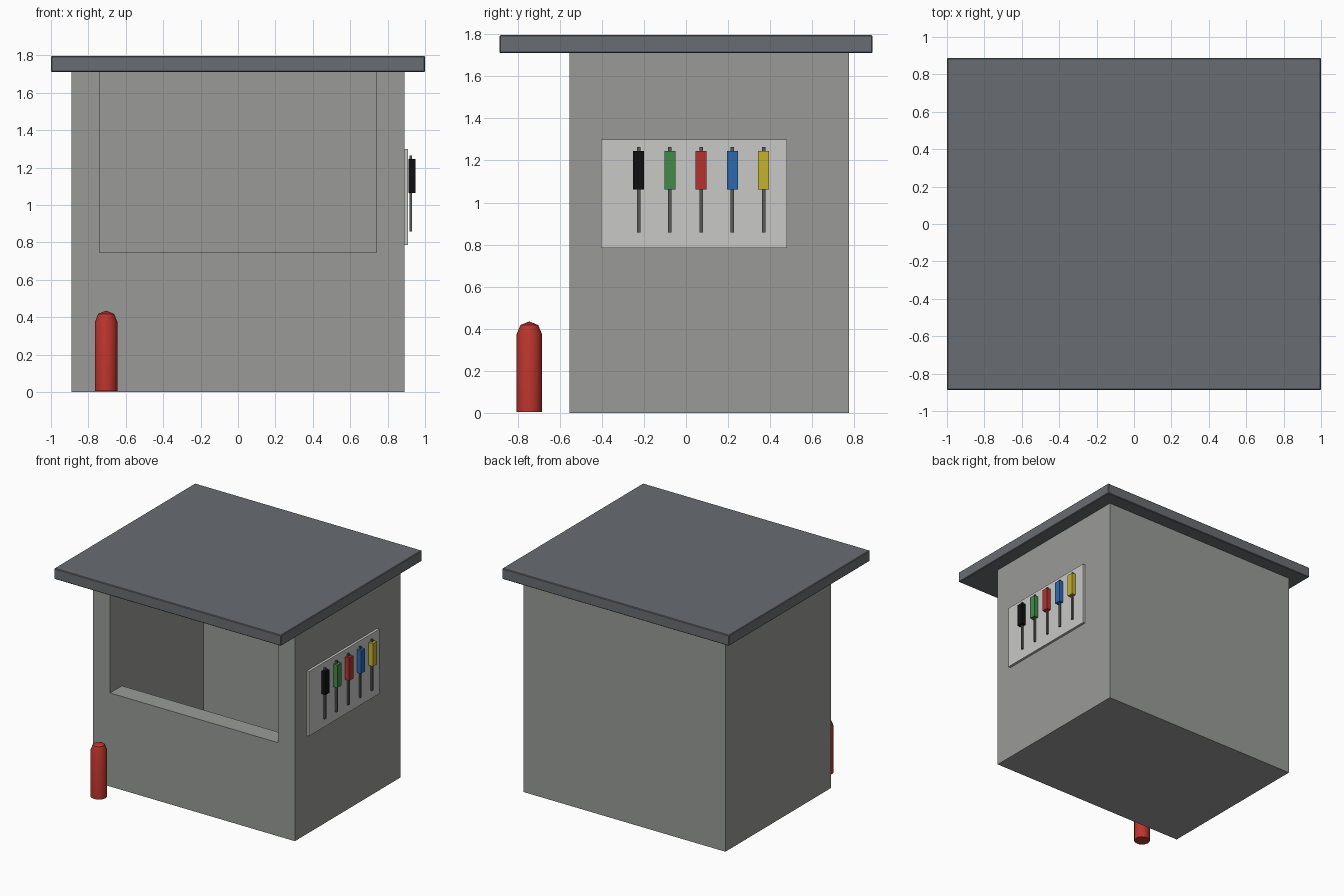
import bpy
import bmesh
from math import pi, sin, cos
from mathutils import Matrix, Vector

if "Cube" in bpy.data.objects:
    bpy.data.objects.remove(bpy.data.objects["Cube"])


def material(name, r, g, b):
    m = bpy.data.materials.new(name)
    m.use_nodes = True
    m.diffuse_color = (r, g, b, 1)
    m.node_tree.nodes["Principled BSDF"].inputs["Base Color"].default_value = (r, g, b, 1)
    return m


concrete = material("concrete grey", 0.32, 0.33, 0.31)
slate = material("slate grey", 0.14, 0.155, 0.17)
pale = material("pale board", 0.58, 0.58, 0.57)
steel = material("steel", 0.1, 0.1, 0.095)
bollard_red = material("bollard red", 0.5, 0.035, 0.026)
handle_mats = {
    "black": material("black", 0.005, 0.005, 0.006),
    "green": material("green", 0.055, 0.26, 0.065),
    "red": material("red", 0.45, 0.033, 0.028),
    "blue": material("blue", 0.028, 0.14, 0.43),
    "yellow": material("yellow", 0.56, 0.45, 0.028),
}


def finish(name, bm, mat):
    bmesh.ops.recalc_face_normals(bm, faces=bm.faces[:])
    mesh = bpy.data.meshes.new(name)
    bm.to_mesh(mesh)
    bm.free()
    mesh.materials.append(mat)
    ob = bpy.data.objects.new(name, mesh)
    bpy.context.collection.objects.link(ob)
    return ob


def box(name, low, high, mat):
    low, high = Vector(low), Vector(high)
    bm = bmesh.new()
    bmesh.ops.create_cube(bm, size=1, matrix=Matrix.Translation((low + high) / 2)
                          @ Matrix.Diagonal((*(high - low), 1)))
    return finish(name, bm, mat)


# Booth dimensions
W, FRONT, BACK, TOP = 0.89, -0.555, 0.775, 1.71
WALL, SILL, FLOOR = 0.15, 0.745, 0.075
IN_W = W - WALL

# Booth shell, hollowed by a room and a wide front opening
booth = box("booth_walls", (-W, FRONT, 0), (W, BACK, TOP), concrete)
room = box("room_cutter", (-IN_W, FRONT + WALL, FLOOR), (IN_W, BACK - WALL, TOP + 0.1), concrete)
window = box("window_cutter", (-IN_W, FRONT - 0.1, SILL), (IN_W, 0, TOP + 0.1), concrete)
for cutter in (room, window):
    cutter.hide_render = True
    mod = booth.modifiers.new("cut", "BOOLEAN")
    mod.operation = "DIFFERENCE"
    mod.solver = "EXACT"
    mod.object = cutter

# Bake the cuts and drop the cutters
graph = bpy.context.evaluated_depsgraph_get()
cut_mesh = bpy.data.meshes.new_from_object(booth.evaluated_get(graph))
booth.modifiers.clear()
booth.data = cut_mesh
for cutter in (room, window):
    bpy.data.objects.remove(cutter)

# Flat overhanging roof
roof = box("roof", (-1, -0.887, TOP), (1, 0.887, 1.796), slate)
bevel = roof.modifiers.new("bevel", "BEVEL")
bevel.width = 0.005
bevel.segments = 1

# Tool board on the left wall
box("tool_board", (W, -0.405, 0.785), (0.91, 0.48, 1.3), pale)
for i, (colour, mat) in enumerate(handle_mats.items()):
    y = -0.225 + i * 0.1485
    box(f"{colour}_handle", (0.912, y - 0.026, 1.063), (0.948, y + 0.026, 1.245), mat)
    box(f"{colour}_tool_rod", (0.916, y - 0.008, 0.858), (0.93, y + 0.008, 1.265), steel)

# Domed bollard by the front corner
R, SHOULDER, SIDES = 0.06, 0.375, 16
profile = [(0, 0.005), (R, 0.005)]
profile += [(R * cos(a), SHOULDER + R * sin(a)) for a in (0, pi / 4, pi / 2)]
bm = bmesh.new()
verts = [bm.verts.new((r, 0, z)) for r, z in profile]
edges = [bm.edges.new(pair) for pair in zip(verts, verts[1:])]
bmesh.ops.spin(bm, geom=verts + edges, cent=(0, 0, 0), axis=(0, 0, 1),
               angle=2 * pi, steps=SIDES)
bmesh.ops.remove_doubles(bm, verts=bm.verts[:], dist=0.001)
bollard = finish("bollard", bm, bollard_red)
bollard.location = (-0.705, -0.745, 0)
bpy.context.view_layer.objects.active = bollard
bollard.select_set(True)
bpy.ops.object.shade_smooth_by_angle(angle=pi / 6)
